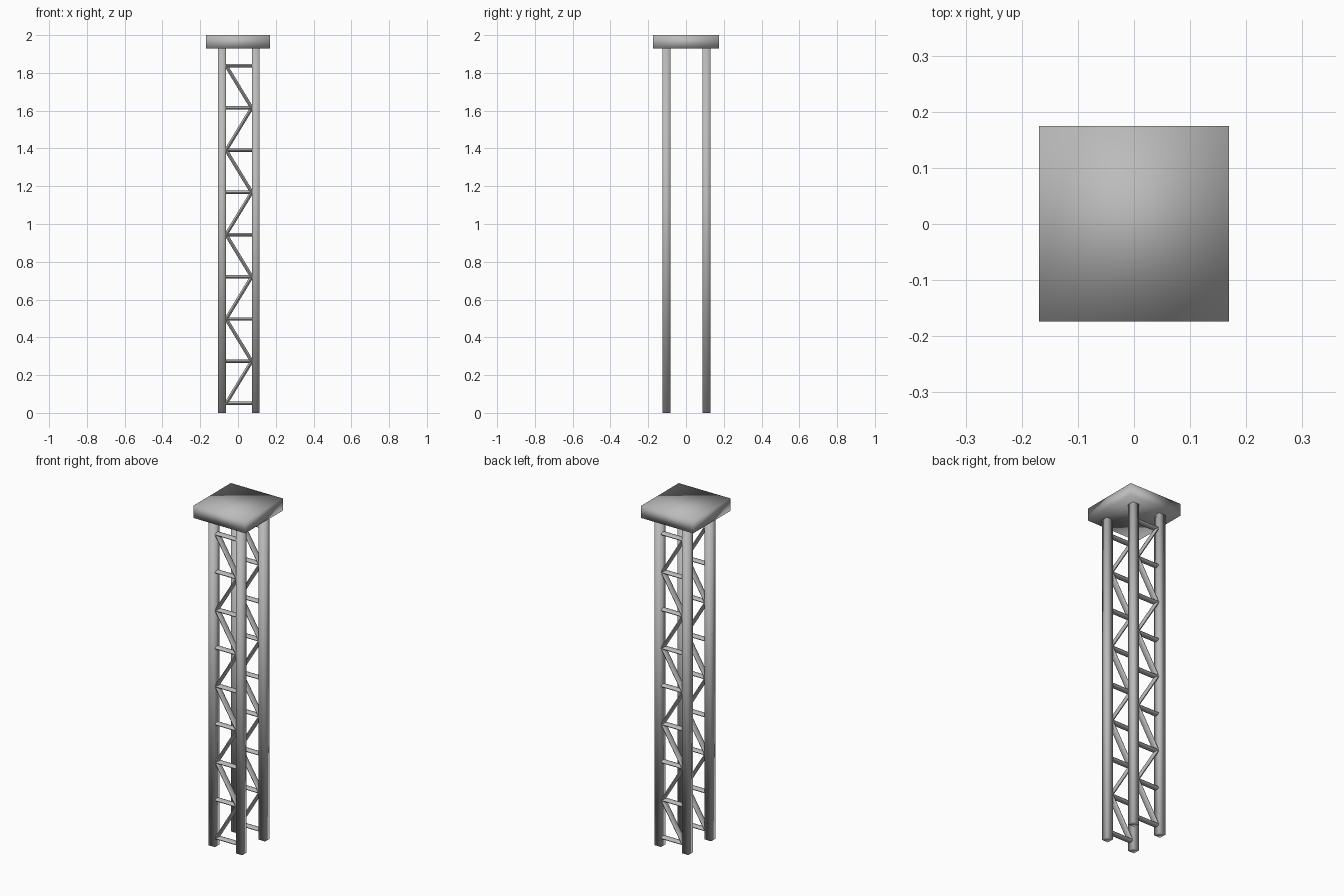
import bpy
import math
from mathutils import Vector

cube = bpy.data.objects.get("Cube")
if cube:
    bpy.data.objects.remove(cube, do_unlink=True)

# Single grey steel colour
steel = bpy.data.materials.new("grey_steel")
steel.use_nodes = True
steel.diffuse_color = (0.5, 0.5, 0.5, 1)
steel.node_tree.nodes["Principled BSDF"].inputs["Base Color"].default_value = (0.5, 0.5, 0.5, 1)


def finish(name):
    obj = bpy.context.object
    obj.name = name
    obj.data.materials.append(steel)
    bpy.ops.object.transform_apply(location=False, rotation=True, scale=True)
    bpy.ops.object.shade_smooth()
    return obj


def box(name, low, high):
    low, high = Vector(low), Vector(high)
    bpy.ops.mesh.primitive_cube_add(size=1, location=(low + high) / 2)
    bpy.context.object.scale = high - low
    return finish(name)


def bar(name, start, end):
    # Flattened tube lying in the plane of a truss side
    start, end = Vector(start), Vector(end)
    run = end - start
    bpy.ops.mesh.primitive_cylinder_add(vertices=12, radius=1, depth=1, location=(start + end) / 2)
    obj = bpy.context.object
    obj.scale = (BAR_HALF_HEIGHT, BAR_HALF_DEPTH, run.length)
    obj.rotation_euler = (0, math.atan2(run.x, run.z), 0)
    finish(name)
    bpy.ops.object.shade_smooth_by_angle(angle=math.radians(50))


POST_HALF = 0.021
BAR_HALF_HEIGHT, BAR_HALF_DEPTH = 0.009, 0.019
LEFT_X, RIGHT_X = 0.094, -0.084
SIDES = {"front": -0.104, "back": 0.108}
BASE, STEP, BAYS = 0.05, 0.2235, 8
CAP_BOTTOM = 1.928

# Square cap
box("cap", (-0.169, -0.174, CAP_BOTTOM), (0.169, 0.175, 2.0))

for side, y in SIDES.items():
    # Corner posts
    for label, x in (("left", LEFT_X), ("right", RIGHT_X)):
        box(f"{side}_{label}_post",
            (x - POST_HALF, y - POST_HALF, 0),
            (x + POST_HALF, y + POST_HALF, CAP_BOTTOM))

    # Rungs and zigzag braces
    inner = (RIGHT_X + POST_HALF, LEFT_X - POST_HALF)
    for i in range(BAYS + 1):
        z = BASE + i * STEP
        bar(f"{side}_rung_{i}", (inner[0], y, z), (inner[1], y, z))
        if i < BAYS:
            bar(f"{side}_brace_{i}", (inner[i % 2], y, z),
                (inner[1 - i % 2], y, z + STEP))
